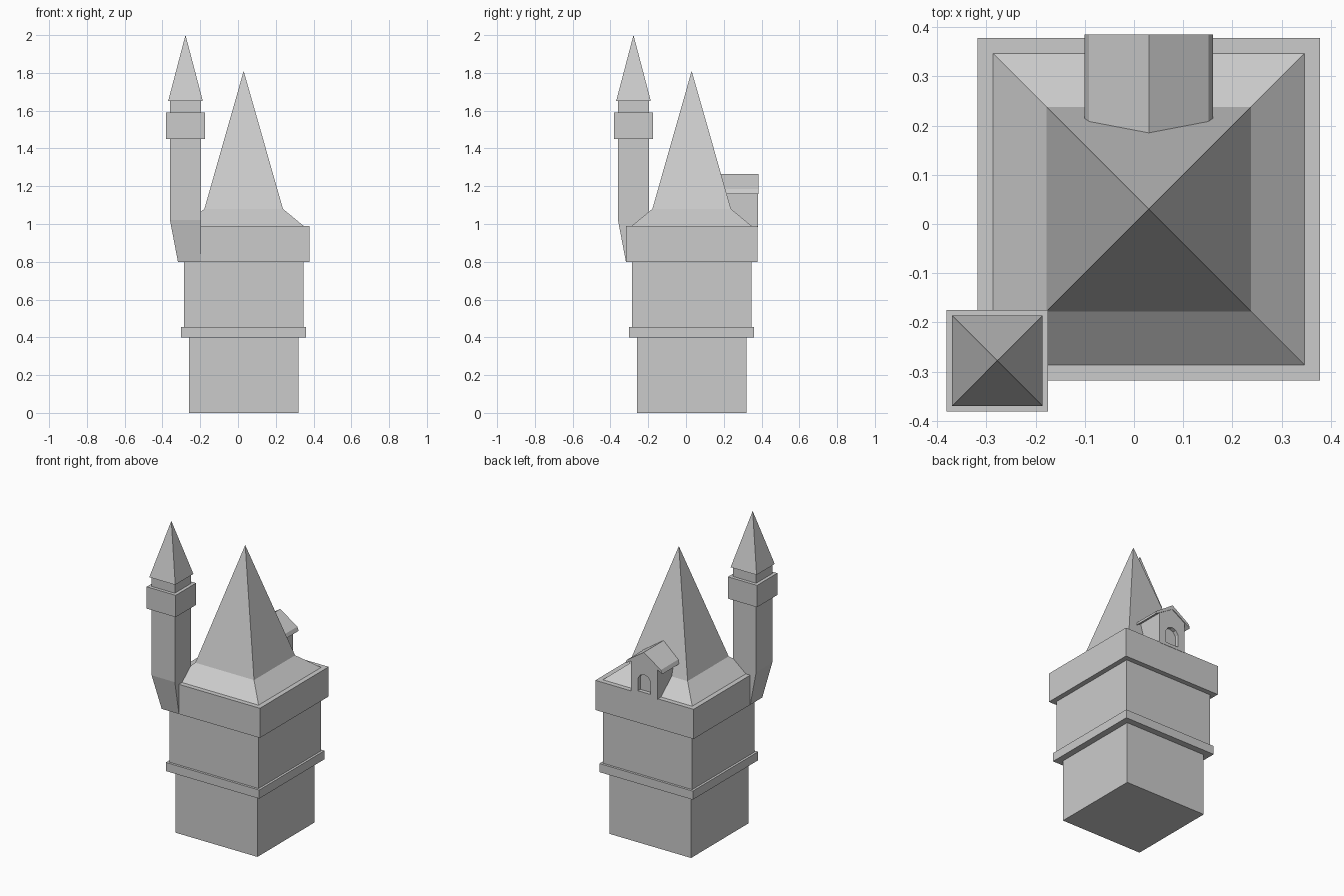
import bpy, bmesh

if "Cube" in bpy.data.objects:
    bpy.data.objects.remove(bpy.data.objects["Cube"])

C = 0.03      # tower axis (x and y)
T = -0.278    # turret axis (x and y)


def finish(name, bm):
    bmesh.ops.recalc_face_normals(bm, faces=bm.faces)
    me = bpy.data.meshes.new(name)
    bm.to_mesh(me)
    bm.free()
    ob = bpy.data.objects.new(name, me)
    bpy.context.collection.objects.link(ob)
    return ob


def square_loft(name, rings, apex=None):
    """Square rings (centre, half width, z), optionally ending in a point."""
    bm = bmesh.new()
    loops = []
    for c, h, z in rings:
        loops.append([bm.verts.new((c + sx * h, c + sy * h, z))
                      for sx, sy in ((-1, -1), (1, -1), (1, 1), (-1, 1))])
    for a, b in zip(loops, loops[1:]):
        for i in range(4):
            j = (i + 1) % 4
            bm.faces.new((a[i], a[j], b[j], b[i]))
    bm.faces.new(loops[0])
    if apex is None:
        bm.faces.new(loops[-1])
    else:
        tip = bm.verts.new((rings[-1][0], rings[-1][0], apex))
        for i in range(4):
            bm.faces.new((loops[-1][i], loops[-1][(i + 1) % 4], tip))
    return finish(name, bm)


def block(name, c, half, z0, z1):
    return square_loft(name, [(c, half, z0), (c, half, z1)])


def extrude_y(name, profile, y0, y1):
    """Extrude an x-z profile (x relative to the tower axis) along y."""
    bm = bmesh.new()
    a = [bm.verts.new((C + x, y0, z)) for x, z in profile]
    b = [bm.verts.new((C + x, y1, z)) for x, z in profile]
    bm.faces.new(a)
    bm.faces.new(b)
    n = len(profile)
    for i in range(n):
        j = (i + 1) % n
        bm.faces.new((a[i], a[j], b[j], b[i]))
    return finish(name, bm)


def mirrored(right):
    """Complete a symmetric profile from its right half."""
    return right + [(-x, z) for x, z in reversed(right) if x > 0]


# Main tower
block("tower_base", C, 0.29, 0.0, 0.40)
block("tower_belt", C, 0.331, 0.40, 0.455)
block("tower_upper", C, 0.316, 0.455, 0.80)
block("parapet", C, 0.348, 0.80, 0.99)
square_loft("main_roof", [(C, 0.317, 0.985), (C, 0.317, 0.99), (C, 0.208, 1.08)], 1.81)

# Corner turret with corbelled foot
square_loft("turret_shaft", [(-0.257, 0.061, 0.80), (T, 0.082, 1.02), (T, 0.082, 1.65)])
block("turret_collar", T, 0.103, 1.45, 1.59)
square_loft("turret_spire", [(T, 0.092, 1.65)], 2.0)

# Dormer on the back slope, with an arched window recess
body = extrude_y("dormer_body", [(-0.095, 0.985), (0.095, 0.985), (0.095, 1.185),
                                 (0, 1.245), (-0.095, 1.185)], 0.12, 0.38)
cutter = extrude_y("window_cutter",
                   mirrored([(0.045, 1.005), (0.045, 1.085), (0.028, 1.11), (0, 1.12)]),
                   0.355, 0.42)
cutter.hide_render = True
cutter.hide_viewport = True
cut = body.modifiers.new("window", 'BOOLEAN')
cut.operation = 'DIFFERENCE'
cut.solver = 'EXACT'
cut.object = cutter
extrude_y("dormer_roof", [(0, 1.265), (0.121, 1.185), (0.13, 1.187), (0.13, 1.16),
                          (0, 1.24), (-0.13, 1.16), (-0.13, 1.187), (-0.121, 1.185)][:1]
          + [(0.121, 1.184), (0.131, 1.16), (0, 1.24), (-0.131, 1.16), (-0.121, 1.184)],
          0.13, 0.385)
